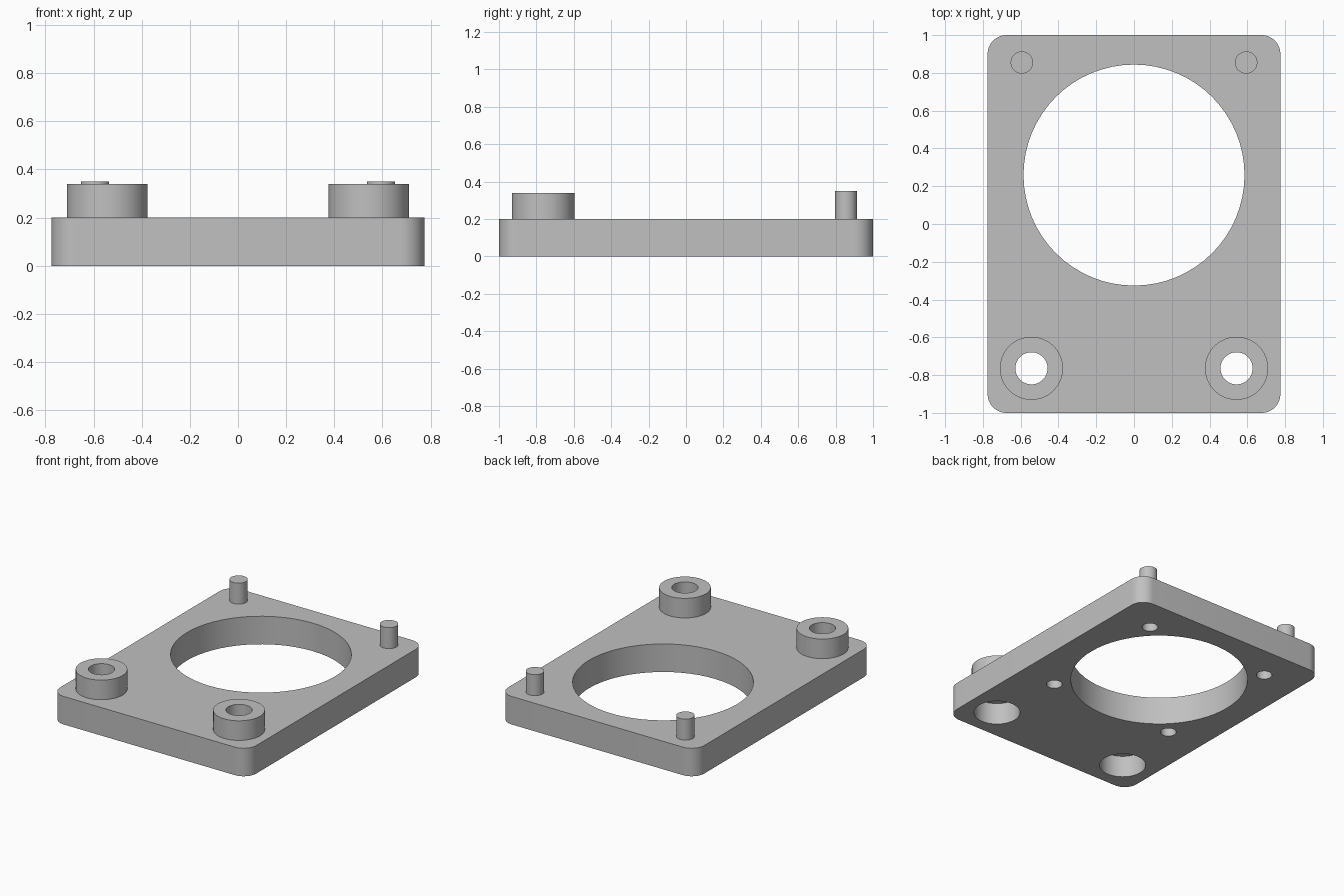
import bpy
import bmesh
import math

cube = bpy.data.objects.get("Cube")
if cube:
    bpy.data.objects.remove(cube, do_unlink=True)

PLATE_TOP = 0.2
SEGMENTS = 64

grey = bpy.data.materials.new("light_grey")
grey.use_nodes = True
colour = (0.53, 0.53, 0.53, 1)
grey.diffuse_color = colour
grey.node_tree.nodes["Principled BSDF"].inputs["Base Color"].default_value = colour


def make_object(name, bm):
    mesh = bpy.data.meshes.new(name)
    bm.to_mesh(mesh)
    bm.free()
    mesh.materials.append(grey)
    obj = bpy.data.objects.new(name, mesh)
    bpy.context.collection.objects.link(obj)
    return obj


def cylinder(name, x, y, radius, bottom, top):
    bm = bmesh.new()
    bmesh.ops.create_cone(bm, cap_ends=True, segments=SEGMENTS,
                          radius1=radius, radius2=radius, depth=top - bottom)
    bmesh.ops.translate(bm, verts=bm.verts, vec=(x, y, (bottom + top) / 2))
    return make_object(name, bm)


def combine(target, tool, operation):
    """Apply a boolean to the target and discard the tool object."""
    tool.hide_render = True
    mod = target.modifiers.new(tool.name, "BOOLEAN")
    mod.operation = operation
    mod.solver = "EXACT"
    mod.object = tool
    bpy.context.view_layer.objects.active = target
    bpy.ops.object.modifier_apply(modifier=mod.name)
    bpy.data.objects.remove(tool, do_unlink=True)


# Plate with rounded vertical corners
bm = bmesh.new()
bmesh.ops.create_cube(bm, size=1)
bmesh.ops.scale(bm, verts=bm.verts, vec=(1.55, 2, PLATE_TOP))
bmesh.ops.translate(bm, verts=bm.verts, vec=(0, 0, PLATE_TOP / 2))
uprights = [e for e in bm.edges
            if abs(e.verts[0].co.z - e.verts[1].co.z) > PLATE_TOP / 2]
bmesh.ops.bevel(bm, geom=uprights, offset=0.1, offset_type="OFFSET",
                segments=12, profile=0.5, affect="EDGES")
plate = make_object("mounting_plate", bm)

# Raised bosses at the front and locating pins at the back
BOSS_X, BOSS_Y = 0.543, -0.764
for side, s in (("left", 1), ("right", -1)):
    combine(plate, cylinder(side + "_boss", s * BOSS_X, BOSS_Y, 0.167, 0.1, 0.34), "UNION")
    combine(plate, cylinder(side + "_pin", s * 0.594, 0.855, 0.059, 0.1, 0.35), "UNION")

# Large round opening
OPENING_Y = 0.259
combine(plate, cylinder("opening", 0, OPENING_Y, 0.585, -0.1, 0.5), "DIFFERENCE")

# Counterbored screw holes, and blind holes in the underside
for s in (1, -1):
    combine(plate, cylinder("counterbore", s * BOSS_X, BOSS_Y, 0.152, -0.1, 0.156), "DIFFERENCE")
    combine(plate, cylinder("screw_hole", s * BOSS_X, BOSS_Y, 0.085, -0.1, 0.5), "DIFFERENCE")
    for t in (1, -1):
        combine(plate, cylinder("blind_hole", s * 0.493, OPENING_Y + t * 0.493,
                                0.052, -0.1, 0.14), "DIFFERENCE")

# Smooth round walls, crisp rims
bpy.ops.object.select_all(action="DESELECT")
plate.select_set(True)
bpy.context.view_layer.objects.active = plate
bpy.ops.object.shade_smooth_by_angle(angle=math.radians(30))
